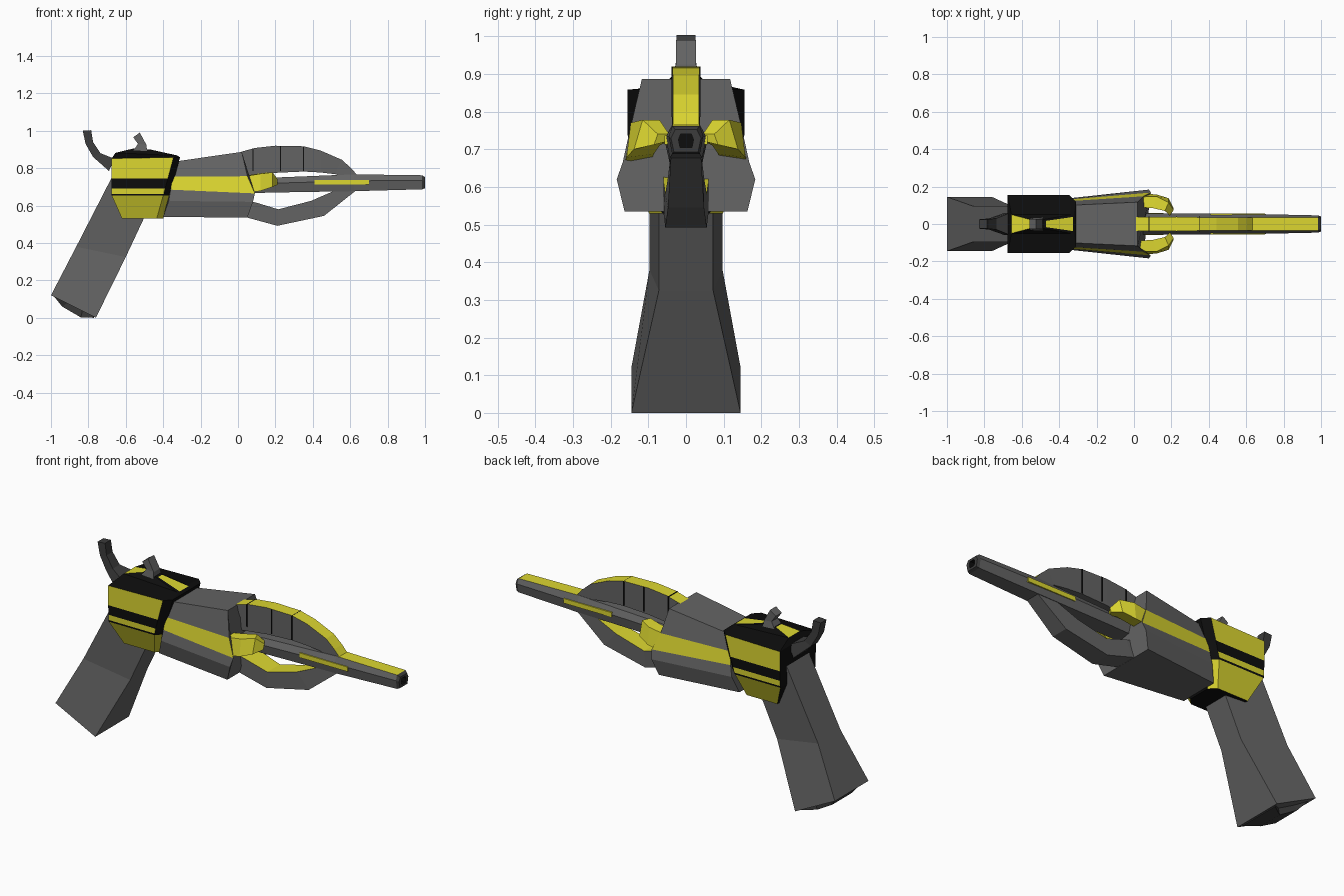
import bpy, bmesh


def make_mat(name, rgb):
    m = bpy.data.materials.new(name)
    m.diffuse_color = (*rgb, 1)
    return m


MATS = [make_mat("grey", (0.125, 0.125, 0.125)),
        make_mat("yellow", (0.72, 0.68, 0.03)),
        make_mat("black", (0.004, 0.004, 0.004)),
        make_mat("dark_steel", (0.045, 0.045, 0.045))]
GREY, YELLOW, BLACK, STEEL = range(4)


def loft(name, rings, rule=None, base=GREY, caps=(None, None)):
    """Skin equal-length rings; rule(ring_index, edge_index) gives a colour."""
    bm = bmesh.new()
    vs = [[bm.verts.new(p) for p in ring] for ring in rings]
    n = len(vs[0])
    for i in range(len(vs) - 1):
        for j in range(n):
            k = (j + 1) % n
            f = bm.faces.new((vs[i][j], vs[i][k], vs[i + 1][k], vs[i + 1][j]))
            f.material_index = rule(i, j) if rule else base
    for ring, c in ((vs[0], caps[0]), (vs[-1], caps[1])):
        bm.faces.new(ring).material_index = base if c is None else c
    bmesh.ops.recalc_face_normals(bm, faces=bm.faces)
    me = bpy.data.meshes.new(name)
    bm.to_mesh(me)
    bm.free()
    for m in MATS:
        me.materials.append(m)
    ob = bpy.data.objects.new(name, me)
    bpy.context.collection.objects.link(ob)
    return ob


def strip(name, outer, inner, halves, rule=None, base=GREY):
    """Bar along an x-z path; edge 0 is the outer side, edge 2 the inner side."""
    rings = [[(a[0], -h, a[1]), (a[0], h, a[1]), (b[0], h, b[1]), (b[0], -h, b[1])]
             for a, b, h in zip(outer, inner, halves)]
    return loft(name, rings, rule, base)


def box(name, x0, x1, y0, y1, z0, z1, base):
    return loft(name, [[(x, y0, z0), (x, y1, z0), (x, y1, z1), (x, y0, z1)]
                       for x in (x0, x1)], base=base)


# Grip: wide at the heel, tapering to a narrow neck
strip("grip",
      [(-1.0, 0.12), (-0.865, 0.38), (-0.67, 0.76)],
      [(-0.76, 0.0), (-0.60, 0.325), (-0.49, 0.56)], [1, 1, 1])
grip = bpy.data.objects["grip"]
widths = [(0.145, 0.145), (0.097, 0.072), (0.097, 0.072)]
for i, v in enumerate(grip.data.vertices):
    back, front = widths[i // 4]
    v.co.y *= back if i % 4 < 2 else front

# Keel under the heel of the grip
strip("grip_keel", [(-0.98, 0.11), (-0.94, 0.06), (-0.84, 0.002), (-0.77, 0.0)],
      [(-0.96, 0.12), (-0.91, 0.08), (-0.83, 0.05), (-0.77, 0.02)],
      [0.11, 0.08, 0.07, 0.12], base=STEEL)


# Receiver: stacked layers with chamfered front corners and a hipped roof
def layer(x0, x1, h, z0, z1, c=0.035):
    return [(x0, -h, z0), (x1 - c, -h, z1), (x1, -h + c, z1),
            (x1, h - c, z1), (x1 - c, h, z1), (x0, h, z0)]


layers = [layer(-0.62, -0.40, 0.098, 0.53, 0.53),
          layer(-0.675, -0.365, 0.150, 0.653, 0.653),
          layer(-0.675, -0.362, 0.152, 0.663, 0.663),
          layer(-0.675, -0.355, 0.153, 0.692, 0.692),
          layer(-0.675, -0.34, 0.155, 0.745, 0.745),
          layer(-0.675, -0.31, 0.155, 0.852, 0.858),
          layer(-0.655, -0.325, 0.05, 0.882, 0.868, 0.012),
          layer(-0.56, -0.47, 0.025, 0.905, 0.9, 0.008)]
bands = [YELLOW, BLACK, YELLOW, BLACK, YELLOW, BLACK, BLACK]


def receiver_rule(i, j):
    if i == 6 and j in (2, 5):
        return YELLOW
    if j in (0, 4):
        return bands[i]
    return YELLOW if i == 0 and j in (1, 3) else BLACK


loft("receiver", layers, receiver_rule, BLACK)

# Sight post and hammer
strip("sight", [(-0.565, 0.885), (-0.535, 0.93), (-0.56, 0.965)],
      [(-0.485, 0.885), (-0.49, 0.925), (-0.525, 0.99)], [0.035, 0.027, 0.026])
strip("hammer",
      [(-0.83, 1.0), (-0.815, 0.93), (-0.775, 0.86), (-0.69, 0.785)],
      [(-0.785, 1.003), (-0.775, 0.94), (-0.735, 0.88), (-0.66, 0.85)],
      [0.025, 0.026, 0.03, 0.06], base=STEEL)


# Barrel shroud: flares forward, with a yellow band on both sides
def shroud_ring(pts):
    return [(x, y, z) for x, y, z in pts] + [(x, -y, z) for x, y, z in reversed(pts)]


loft("shroud", [
    shroud_ring([(-0.34, 0.10, 0.835), (-0.35, 0.122, 0.755), (-0.36, 0.13, 0.685),
                 (-0.37, 0.135, 0.625), (-0.40, 0.11, 0.54)]),
    shroud_ring([(0.02, 0.117, 0.887), (0.05, 0.148, 0.757), (0.09, 0.168, 0.665),
                 (0.08, 0.184, 0.62), (0.05, 0.163, 0.535)])],
    lambda i, j: YELLOW if j in (1, 7) else GREY)

# Claws: yellow prongs curling inward from the shroud bands
for side, s in (("left", 1), ("right", -1)):
    path = [(0.03, 0.145, 0.163, 0.09, 0.665, 0.755), (0.12, 0.147, 0.158, 0.085, 0.678, 0.77),
            (0.185, 0.115, 0.138, 0.07, 0.70, 0.778), (0.212, 0.075, 0.085, 0.045, 0.712, 0.74)]
    loft("claw_" + side, [[(x, s * top, z1), (x, s * bot, z0),
                           (x - 0.02, s * inn, z0 + 0.01), (x - 0.02, s * inn, z1)]
                          for x, top, bot, inn, z0, z1 in path], base=YELLOW)


# Barrel: faceted tube with a yellow top rail and recessed bore
def barrel_ring(x, top, mid, bot, w, k=1.0):
    return [(x, -0.036 * k, top), (x, 0.036 * k, top), (x, w, mid), (x, 0.8 * w, bot),
            (x, -0.8 * w, bot), (x, -w, mid)]


loft("barrel", [barrel_ring(0.0, 0.74, 0.715, 0.665, 0.055),
                barrel_ring(0.2, 0.75, 0.72, 0.67, 0.056),
                barrel_ring(0.62, 0.767, 0.732, 0.677, 0.054),
                barrel_ring(0.985, 0.762, 0.735, 0.687, 0.046),
                barrel_ring(1.0, 0.752, 0.73, 0.693, 0.04, 0.8),
                barrel_ring(1.0, 0.74, 0.725, 0.705, 0.02, 0.4),
                barrel_ring(0.95, 0.74, 0.725, 0.705, 0.02, 0.4)],
     lambda i, j: BLACK if i == 5 else STEEL if i in (3, 4)
     else YELLOW if j == 0 and i == 2 else GREY,
     caps=(GREY, BLACK))

# Painted bars along the barrel sides
for side, s in (("left", 1), ("right", -1)):
    y0, y1 = sorted((s * 0.048, s * 0.0565))
    box("barrel_stripe_" + side, 0.41, 0.70, y0, y1, 0.712, 0.737, YELLOW)

# Upper arched fin: yellow along the top, seams down the sides
strip("upper_fin",
      [(-0.01, 0.88), (0.09, 0.908), (0.20, 0.92), (0.35, 0.917), (0.44, 0.895),
       (0.555, 0.845), (0.605, 0.80), (0.64, 0.76)],
      [(-0.01, 0.75), (0.09, 0.762), (0.20, 0.775), (0.35, 0.782), (0.44, 0.777),
       (0.52, 0.768), (0.56, 0.755), (0.60, 0.74)],
      [0.037, 0.037, 0.037, 0.036, 0.035, 0.034, 0.034, 0.034],
      lambda i, j: YELLOW if j == 0 else GREY)
for n, (x, top) in enumerate([(0.08, 0.906), (0.228, 0.919), (0.35, 0.917)]):
    box("fin_seam_%d" % n, x - 0.003, x + 0.003, -0.039, 0.039, 0.785, top, BLACK)

# Lower fin: angular guard under the barrel with a yellow inner face
strip("lower_fin",
      [(0.0, 0.55), (0.06, 0.533), (0.21, 0.492), (0.46, 0.545), (0.63, 0.68)],
      [(0.0, 0.64), (0.10, 0.615), (0.215, 0.58), (0.39, 0.625), (0.54, 0.69)],
      [0.06, 0.06, 0.055, 0.048, 0.04],
      lambda i, j: YELLOW if j == 2 else GREY)
